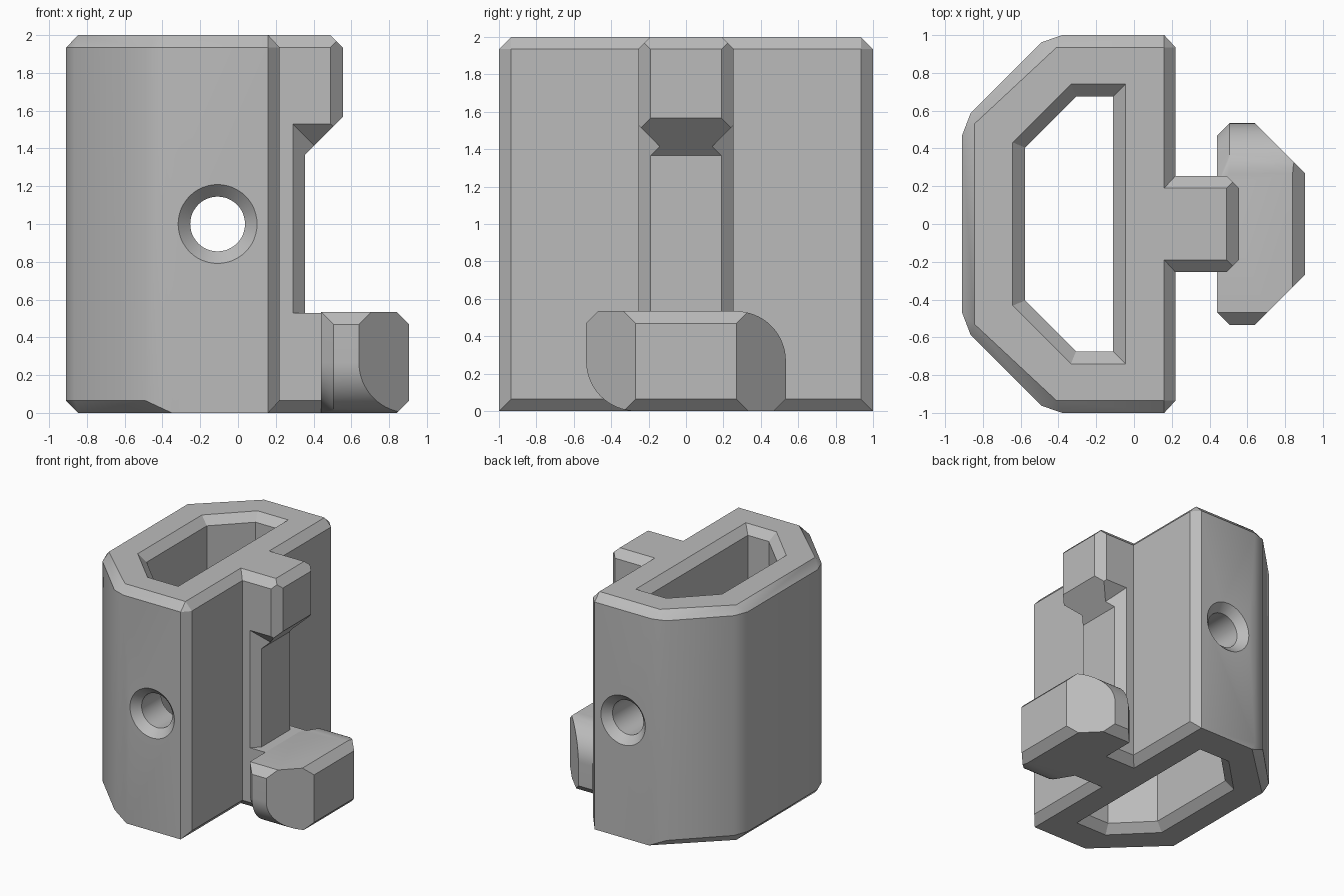
import bpy, bmesh, math
from mathutils import Vector

cube = bpy.data.objects.get("Cube")
if cube:
    bpy.data.objects.remove(cube, do_unlink=True)

grey = bpy.data.materials.new("plain grey")
grey.use_nodes = True
colour = (0.5, 0.5, 0.5, 1)
grey.diffuse_color = colour
grey.node_tree.nodes["Principled BSDF"].inputs["Base Color"].default_value = colour

C = 0.065  # common chamfer width


def hull(bm):
    res = bmesh.ops.convex_hull(bm, input=bm.verts)
    loose = [g for g in res["geom_interior"] + res["geom_unused"] if isinstance(g, bmesh.types.BMVert)]
    bmesh.ops.delete(bm, geom=list(set(loose)), context="VERTS")


def solid(name, points, planes=()):
    """Convex solid round the points, trimmed by planes (normal, distance)."""
    bm = bmesh.new()
    for p in points:
        bm.verts.new(p)
    bmesh.ops.remove_doubles(bm, verts=bm.verts, dist=0.0005)
    hull(bm)
    for normal, dist in planes:
        n = Vector(normal)
        bmesh.ops.bisect_plane(bm, geom=bm.verts[:] + bm.edges[:] + bm.faces[:], dist=1e-5,
                               plane_co=n * dist / n.length_squared, plane_no=n, clear_outer=True)
        bmesh.ops.delete(bm, geom=bm.edges[:], context="EDGES_FACES")
        bmesh.ops.remove_doubles(bm, verts=bm.verts, dist=0.0005)
        hull(bm)
    bmesh.ops.dissolve_limit(bm, angle_limit=0.01, verts=bm.verts, edges=bm.edges)
    bmesh.ops.recalc_face_normals(bm, faces=bm.faces)
    mesh = bpy.data.meshes.new(name)
    bm.to_mesh(mesh)
    bm.free()
    mesh.materials.append(grey)
    ob = bpy.data.objects.new(name, mesh)
    bpy.context.collection.objects.link(ob)
    return ob


def combine(target, other, operation):
    mod = target.modifiers.new("combine", "BOOLEAN")
    mod.operation, mod.solver, mod.object = operation, "EXACT", other
    bpy.context.view_layer.objects.active = target
    bpy.ops.object.modifier_apply(modifier=mod.name)
    bpy.data.objects.remove(other, do_unlink=True)


def ring(outline, z):
    """Half outline mirrored across y, placed at height z."""
    return [(x, s * y, z) for x, y in outline for s in (1, -1)]


def circle(radius, y):
    return [(-0.108 + radius * math.cos(a), y, 1 + radius * math.sin(a))
            for a in (i * math.tau / 48 for i in range(48))]


# Sleeve body with bevelled rims
wall = [(0.22, 0.935), (0.16, 1), (-0.38, 1), (-0.49, 0.962), (-0.865, 0.587), (-0.91, 0.47)]
rim = [(0.16, 0.935), (-0.41, 0.935), (-0.845, 0.53)]
base = [(0.16, 1), (-0.35, 1), (-0.845, 0.53)]
body = solid("clip_body", ring(base, 0) + ring(wall, C) + ring(wall, 2 - C) + ring(rim, 2))

# Stem with bevelled edges, notched on the outer side
post = [(0, 0.255), (0.49, 0.255), (0.555, 0.19)]
stem = solid("stem", ring(post, 0) + ring(post, 2),
             [((0, s, t), 0.19 + (2 if t > 0 else 0)) for s in (1, -1) for t in (1, -1)]
             + [((1, 0, 1), 2.49)])
notch = solid("notch", [(x, y, z) for y in (-0.4, 0.4) for x, z in
                        ((0.355, 0.53), (0.355, 1.366), (0.8, 0.53), (0.8, 1.811))])
combine(stem, notch, "DIFFERENCE")
for s in (1, -1):
    corner = [(0.245, 0.3), (0.545, 0), (0.9, 0), (0.9, 0.3)]
    cutter = solid("stem_corner", [(x, s * y, z) for x, y in corner for z in (0.53, 1.275 + y)])
    combine(stem, cutter, "DIFFERENCE")

# Twist-lock foot: opposite corners rounded, outer end tapered


def foot_loop(x, inset):
    pts = []
    for s in (1, -1):
        for i in range(17):
            a = i * math.pi / 32
            r = 0.267 - inset
            pts.append((x, s * (0.267 + r * math.cos(a)), 0.267 + s * r * math.sin(a)))
    return pts


def foot_corners(x, inset):
    pts = []
    for s in (1, -1):
        z_edge = 0.267 - s * 0.267
        pts += [(x, s * 0.469, z_edge), (x, s * (0.534 - inset), z_edge + s * C)]
    return pts


back = foot_loop(0.44, C) + foot_corners(0.44, C) + [(0.44, -0.2, 0), (0.44, 0.2, 0.534)]
full = [p for x in (0.505, 0.905) for p in foot_loop(x, 0) + foot_corners(x, 0)]
foot = solid("foot", back + full, [((1, 1, 0), 1.174), ((1, -1, 0), 1.174),
                                   ((1, 0, 1), 1.374), ((1, 0, -1), 0.84)])

combine(body, stem, "UNION")
combine(body, foot, "UNION")

# Central opening, flared at both ends
bore = [(-0.11, 0.675), (-0.307, 0.675), (-0.577, 0.405)]
flare = [(-0.045, 0.74), (-0.334, 0.74), (-0.642, 0.432)]
combine(body, solid("opening", ring(bore, -0.1) + ring(bore, 2.1)), "DIFFERENCE")
for inner, lip, outer in ((2 - C, 2, 2.1), (C, 0, -0.1)):
    combine(body, solid("flare", ring(bore, inner) + ring(flare, lip) + ring(flare, outer)),
            "DIFFERENCE")

# Countersunk cross hole
combine(body, solid("cross_hole", circle(0.145, -1.1) + circle(0.145, 1.1)), "DIFFERENCE")
for s in (1, -1):
    sink = solid("countersink", circle(0.145, s * 0.935) + circle(0.209, s) + circle(0.209, s * 1.1))
    combine(body, sink, "DIFFERENCE")

# Smooth only the curved surfaces
bpy.ops.object.select_all(action="DESELECT")
body.select_set(True)
bpy.context.view_layer.objects.active = body
bpy.ops.object.shade_smooth_by_angle(angle=math.radians(30))
